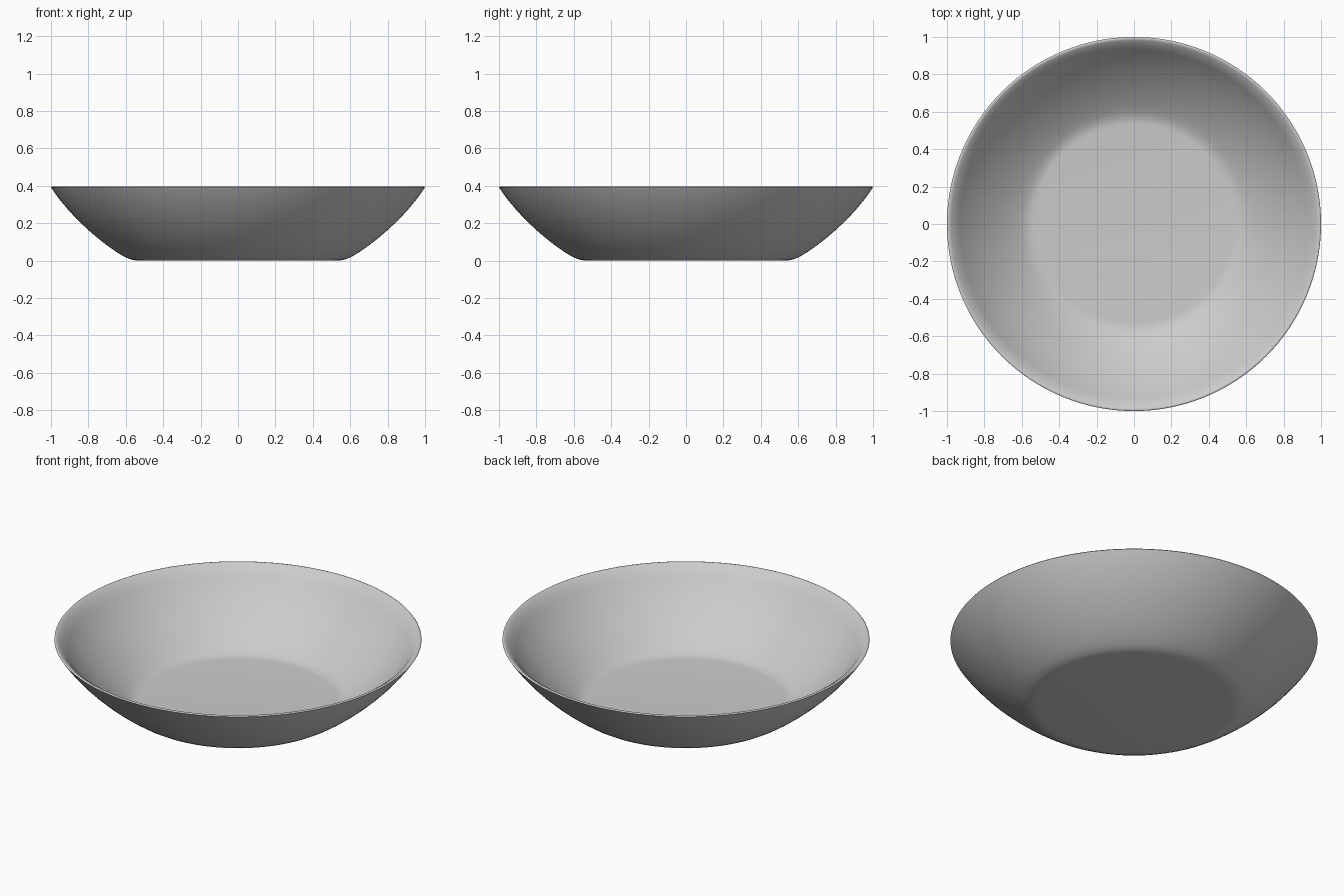
import bpy, bmesh, math
from mathutils import Vector

if "Cube" in bpy.data.objects:
    bpy.data.objects.remove(bpy.data.objects["Cube"])

SEGMENTS = 128
THICKNESS = 0.025

# Outer wall profile (radius, height), from the foot edge up to the rim
outer = [Vector(p) for p in (
    (0.53, 0.0), (0.555, 0.002), (0.58, 0.008), (0.61, 0.022), (0.65, 0.046),
    (0.70, 0.081), (0.75, 0.12), (0.80, 0.163), (0.85, 0.21), (0.90, 0.262),
    (0.95, 0.322), (0.98, 0.362), (1.0, 0.392))]


def offset(points, distance):
    """Shift a profile inwards along its normals."""
    result = []
    for i, p in enumerate(points):
        a, b = points[max(i - 1, 0)], points[min(i + 1, len(points) - 1)]
        t = (b - a).normalized()
        result.append(p + Vector((-t.y, t.x)) * distance)
    return result


# Inner wall, ending just below the softly rounded lip
inner = offset(outer, THICKNESS)
inner[0] = Vector((0.53, THICKNESS))
inner[-1] = Vector((0.981, 0.391))
lip = [Vector((0.997, 0.396)), Vector((0.990, 0.397))]
profile = [Vector((0, 0))] + outer + lip + inner[::-1] + [Vector((0, THICKNESS))]

# Bowl: the closed profile spun round the vertical axis
bm = bmesh.new()
verts = [bm.verts.new((p.x, 0, p.y)) for p in profile]
edges = [bm.edges.new(pair) for pair in zip(verts, verts[1:])]
bmesh.ops.spin(bm, geom=verts + edges, cent=(0, 0, 0), axis=(0, 0, 1),
               angle=2 * math.pi, steps=SEGMENTS, use_merge=False)
bmesh.ops.remove_doubles(bm, verts=bm.verts, dist=0.0005)
bmesh.ops.recalc_face_normals(bm, faces=bm.faces)
mesh = bpy.data.meshes.new("bowl")
bm.to_mesh(mesh)
bm.free()

bowl = bpy.data.objects.new("bowl", mesh)
bpy.context.collection.objects.link(bowl)

# Plain grey glaze
grey = bpy.data.materials.new("light_grey")
grey.diffuse_color = (0.6, 0.6, 0.6, 1)
grey.use_nodes = True
grey.node_tree.nodes["Principled BSDF"].inputs["Base Color"].default_value = grey.diffuse_color
mesh.materials.append(grey)

bpy.context.view_layer.objects.active = bowl
bowl.select_set(True)
bpy.ops.object.shade_smooth_by_angle(angle=math.radians(50))
